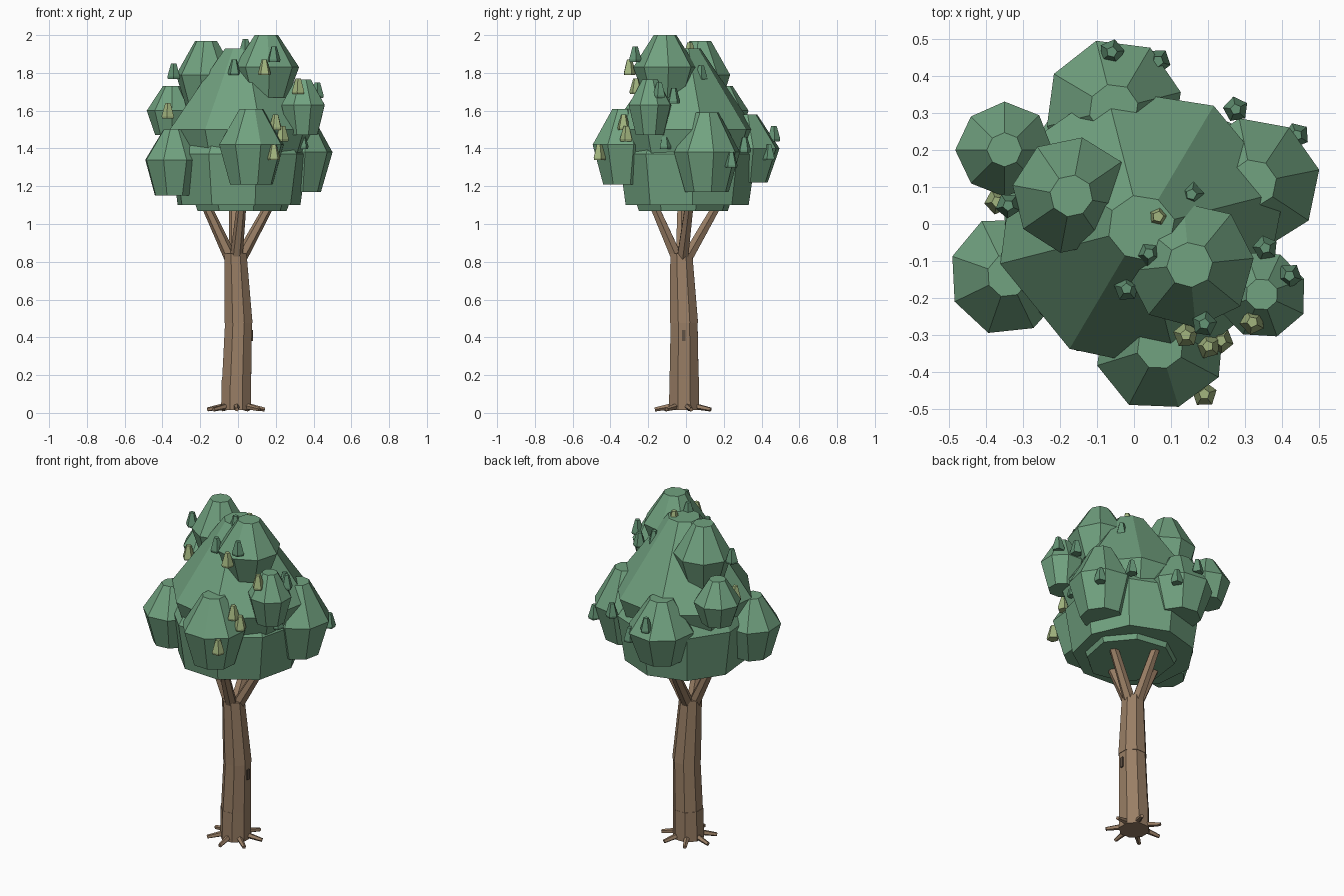
import bpy, bmesh, math, random
from mathutils import Vector

if "Cube" in bpy.data.objects:
    bpy.data.objects.remove(bpy.data.objects["Cube"])

random.seed(11)


def material(name, rgb):
    m = bpy.data.materials.new(name)
    m.diffuse_color = (*rgb, 1)
    m.use_nodes = True
    m.node_tree.nodes["Principled BSDF"].inputs["Base Color"].default_value = m.diffuse_color
    return m


GREEN = material("foliage_green", (0.165, 0.36, 0.215))
DARK = material("leaf_green", (0.13, 0.30, 0.18))
LIME = material("leaf_yellow_green", (0.36, 0.46, 0.21))
BARK = material("bark", (0.32, 0.21, 0.13))
KNOT = material("knot_brown", (0.12, 0.085, 0.06))


def loft(name, rings, sides, mat, turn=0.0, jitter=0.0):
    """Closed faceted solid through rings given as (centre, radius, axis)."""
    bm = bmesh.new()
    wob = [1 + random.uniform(-jitter, jitter) for _ in range(sides)]
    loops = []
    for centre, r, axis in rings:
        q = Vector((0, 0, 1)).rotation_difference(Vector(axis))
        loop = []
        for i in range(sides):
            a = turn + math.tau * i / sides
            p = Vector((math.cos(a), math.sin(a), 0)) * r * wob[i]
            loop.append(bm.verts.new(Vector(centre) + q @ p))
        loops.append(loop)
    for lo, hi in zip(loops, loops[1:]):
        for i in range(sides):
            j = (i + 1) % sides
            bm.faces.new((lo[i], lo[j], hi[j], hi[i]))
    bm.faces.new(loops[0][::-1])
    bm.faces.new(loops[-1])
    me = bpy.data.meshes.new(name)
    bm.to_mesh(me)
    bm.free()
    ob = bpy.data.objects.new(name, me)
    me.materials.append(mat)
    bpy.context.collection.objects.link(ob)
    return ob


def upright(name, x, y, profile, sides, mat, turn=0.0, jitter=0.0):
    return loft(name, [((x, y, z), r, (0, 0, 1)) for z, r in profile], sides, mat, turn, jitter)


def stick(name, a, b, ra, rb, sides, mat):
    axis = Vector(b) - Vector(a)
    return loft(name, [(a, ra, axis), (b, rb, axis)], sides, mat)


# Trunk in three slightly leaning sections
Z = (0, 0, 1)
loft("trunk_lower", [((-.010, -.01, .015), .086, Z), ((-.008, -.01, .19), .084, Z)], 8, BARK, .39)
loft("trunk_middle", [((-.007, -.01, .18), .083, Z), ((.003, -.01, .485), .077, Z)], 8, BARK, .39)
loft("trunk_upper", [((.003, -.01, .475), .080, Z), ((-.013, -.025, .845), .063, Z)], 8, BARK, .39)

# Bark knot on the right side
bpy.ops.mesh.primitive_cube_add(size=1, location=(.074, -.012, .41))
knot = bpy.context.object
knot.name = "bark_knot"
knot.scale = (.012, .02, .06)
knot.data.materials.append(KNOT)

# Roots
for i in range(7):
    a = .25 + math.tau * i / 7
    c, s = math.cos(a), math.sin(a)
    stick(f"root_{i}", (-.01 + .05 * c, -.01 + .05 * s, .038),
          (-.01 + .155 * c, -.01 + .155 * s, .018), .018, .011, 5, BARK)

# Four branches spreading into the crown
for i in range(4):
    a = .12 + math.tau * i / 4
    c, s = math.cos(a), math.sin(a)
    stick(f"branch_{i}", (-.013 + .022 * c, -.022 + .022 * s, .81),
          (.19 * c, .19 * s, 1.14), .034, .024, 6, BARK)

# Central crown: tall cone body and a wide low skirt
upright("crown_main", .02, -.01, [(1.07, .24), (1.5, .39), (1.93, .09)], 8, GREEN, .25, .03)
upright("crown_skirt", 0, 0, [(1.10, .335), (1.37, .375), (1.62, .20)], 9, GREEN, .1, .02)

# Surrounding clumps: x, y, rim radius, bottom z, rim z, top z, turn
clumps = [
    ("left_low", -.34, -.14, .160, 1.15, 1.34, 1.50, .45),
    ("front_low", .07, -.33, .175, 1.21, 1.42, 1.61, .30),
    ("right_low", .32, .11, .18, 1.17, 1.38, 1.59, .20),
    ("back_low", -.055, .31, .19, 1.22, 1.40, 1.58, .25),
    ("left_high", -.35, .20, .130, 1.47, 1.60, 1.73, .00),
    ("right_high", .345, -.19, .122, 1.47, 1.63, 1.765, .35),
    ("top_left", -.17, .075, .160, 1.62, 1.79, 1.97, .60),
    ("top_right", .15, -.11, .172, 1.67, 1.83, 2.0, .10),
]
for name, x, y, r, z0, z1, z2, turn in clumps:
    upright("clump_" + name, x, y, [(z0, r * .66), (z1, r), (z2, r * .36)], 8, GREEN, turn, .03)

# Small leaf tufts: x, y, centre z
green_tufts = [(-.06, .465, 1.48), (.065, .44, 1.38), (.275, .31, 1.42), (.44, .24, 1.34),
               (-.34, .05, 1.81), (.155, .08, 1.80), (.04, -.08, 1.94), (-.02, -.175, 1.83),
               (.355, -.065, 1.68), (.42, -.14, 1.71), (.19, -.27, 1.90), (.34, -.11, 1.44)]
lime_tufts = [(-.37, .06, 1.60), (.065, .02, 1.92), (.14, -.30, 1.83), (.235, -.315, 1.48),
              (.32, -.265, 1.73), (.20, -.33, 1.54), (.19, -.46, 1.38)]
for kind, tufts, mat in (("green", green_tufts, DARK), ("lime", lime_tufts, LIME)):
    for i, (x, y, z) in enumerate(tufts):
        upright(f"tuft_{kind}_{i}", x, y, [(z - .042, .032), (z - .03, .035), (z + .04, .015)],
                5, mat, random.uniform(0, 1.2))
